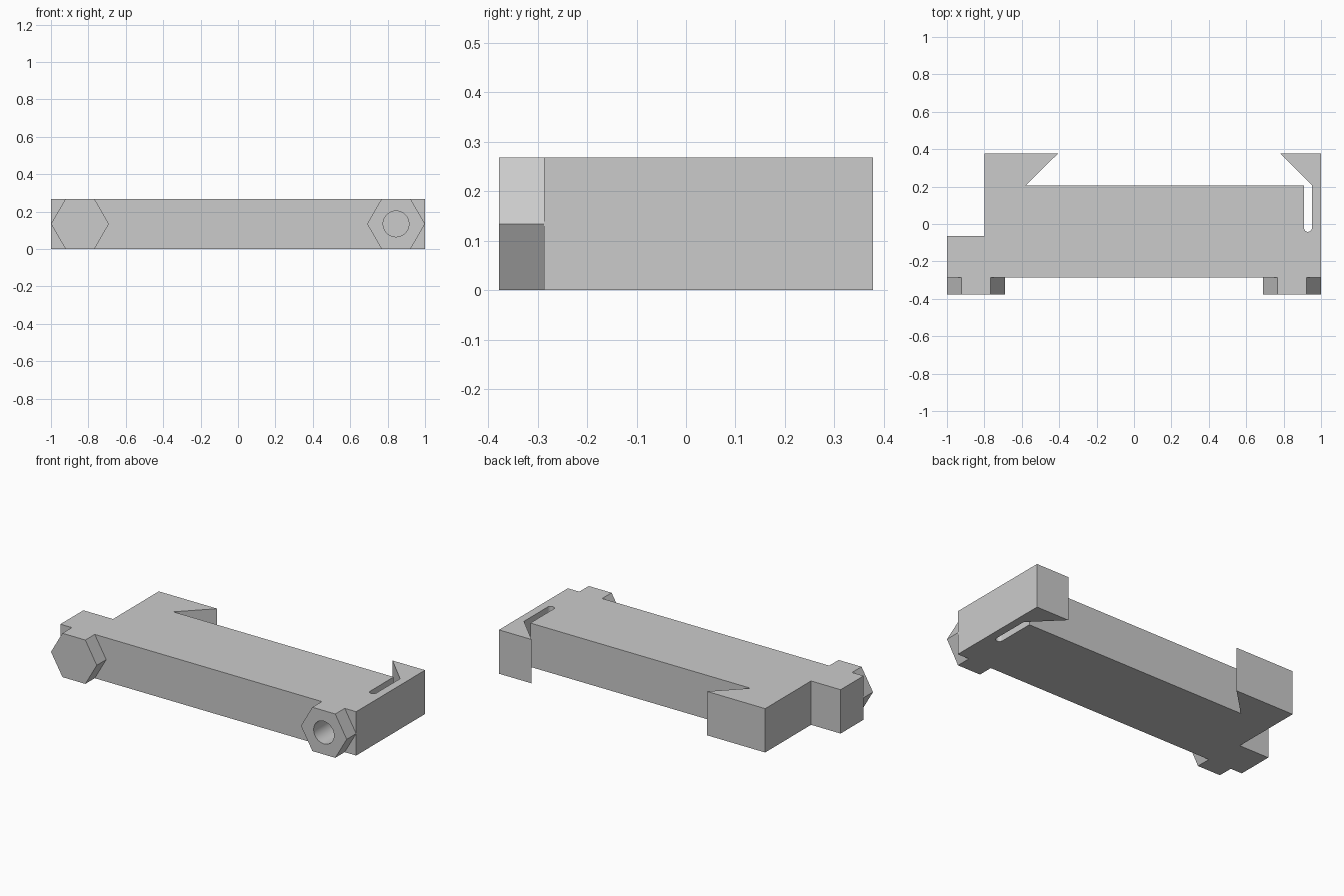
import bpy, bmesh, math
from mathutils import Matrix, Vector

cube = bpy.data.objects.get("Cube")
if cube:
    bpy.data.objects.remove(cube, do_unlink=True)

HEIGHT = 0.268
FRONT, BODY_FRONT, SHOULDER, BACK = -0.378, -0.287, -0.065, 0.378
BOSS_X = 0.845

grey = bpy.data.materials.new("plain_grey")
grey.use_nodes = True
colour = (0.6, 0.6, 0.6, 1)
grey.diffuse_color = colour
grey.node_tree.nodes["Principled BSDF"].inputs["Base Color"].default_value = colour


def finish(name, bm):
    """Turn a bmesh into a named object."""
    bmesh.ops.recalc_face_normals(bm, faces=bm.faces)
    mesh = bpy.data.meshes.new(name)
    bm.to_mesh(mesh)
    bm.free()
    mesh.materials.append(grey)
    obj = bpy.data.objects.new(name, mesh)
    bpy.context.collection.objects.link(obj)
    return obj


def extruded_plate(name, outline):
    """Extrude a plan outline up to the full height."""
    bm = bmesh.new()
    face = bm.faces.new([bm.verts.new((x, y, 0)) for x, y in outline])
    top = bmesh.ops.extrude_face_region(bm, geom=[face])["geom"]
    verts = [v for v in top if isinstance(v, bmesh.types.BMVert)]
    bmesh.ops.translate(bm, verts=verts, vec=Vector((0, 0, HEIGHT)))
    return finish(name, bm)


def prism(name, sides, radius, x, y0, y1):
    """Prism lying along y; a corner points along x."""
    bm = bmesh.new()
    bmesh.ops.create_cone(bm, cap_ends=True, segments=sides,
                          radius1=radius, radius2=radius, depth=y1 - y0)
    turn = Matrix.Rotation(math.pi / 2, 4, 'X') @ Matrix.Rotation(math.pi / 2, 4, 'Z')
    bm.transform(Matrix.Translation((x, (y0 + y1) / 2, HEIGHT / 2)) @ turn)
    return finish(name, bm)


def combine(target, other, operation):
    """Apply a boolean and remove its helper."""
    mod = target.modifiers.new(operation, 'BOOLEAN')
    mod.operation = operation
    mod.solver = 'EXACT'
    mod.object = other
    bpy.context.view_layer.objects.active = target
    bpy.ops.object.modifier_apply(modifier=mod.name)
    bpy.data.objects.remove(other, do_unlink=True)


# Clamp body with dovetail jaws and a round-ended flex slot
slot_x, slot_r, slot_y = 0.93, 0.021, -0.021
slot_end = [(slot_x + slot_r * math.cos(a), slot_y - slot_r * math.sin(a))
            for a in (math.pi * i / 12 for i in range(13))]
outline = [(-1, BODY_FRONT), (1, BODY_FRONT), (1, BACK), (0.78, BACK),
           (slot_x + slot_r, 0.207)] + slot_end + [
           (slot_x - slot_r, 0.205), (-0.58, 0.205), (-0.405, BACK),
           (-0.8, BACK), (-0.8, SHOULDER), (-1, SHOULDER)]
body = extruded_plate("clamp_body", outline)

# Hexagonal bosses on the front, each with a bolt hole
for x in (-BOSS_X, BOSS_X):
    radius = HEIGHT / math.sqrt(3)
    combine(body, prism("hex_boss", 6, radius, x, FRONT, BODY_FRONT), 'UNION')
for x in (-BOSS_X, BOSS_X):
    combine(body, prism("bolt_hole", 48, 0.069, x, FRONT - 0.1, SHOULDER + 0.002),
            'DIFFERENCE')

# Smooth the hole walls, keep edges sharp
bpy.ops.object.select_all(action='DESELECT')
body.select_set(True)
bpy.context.view_layer.objects.active = body
bpy.ops.object.shade_smooth_by_angle(angle=math.radians(30))
